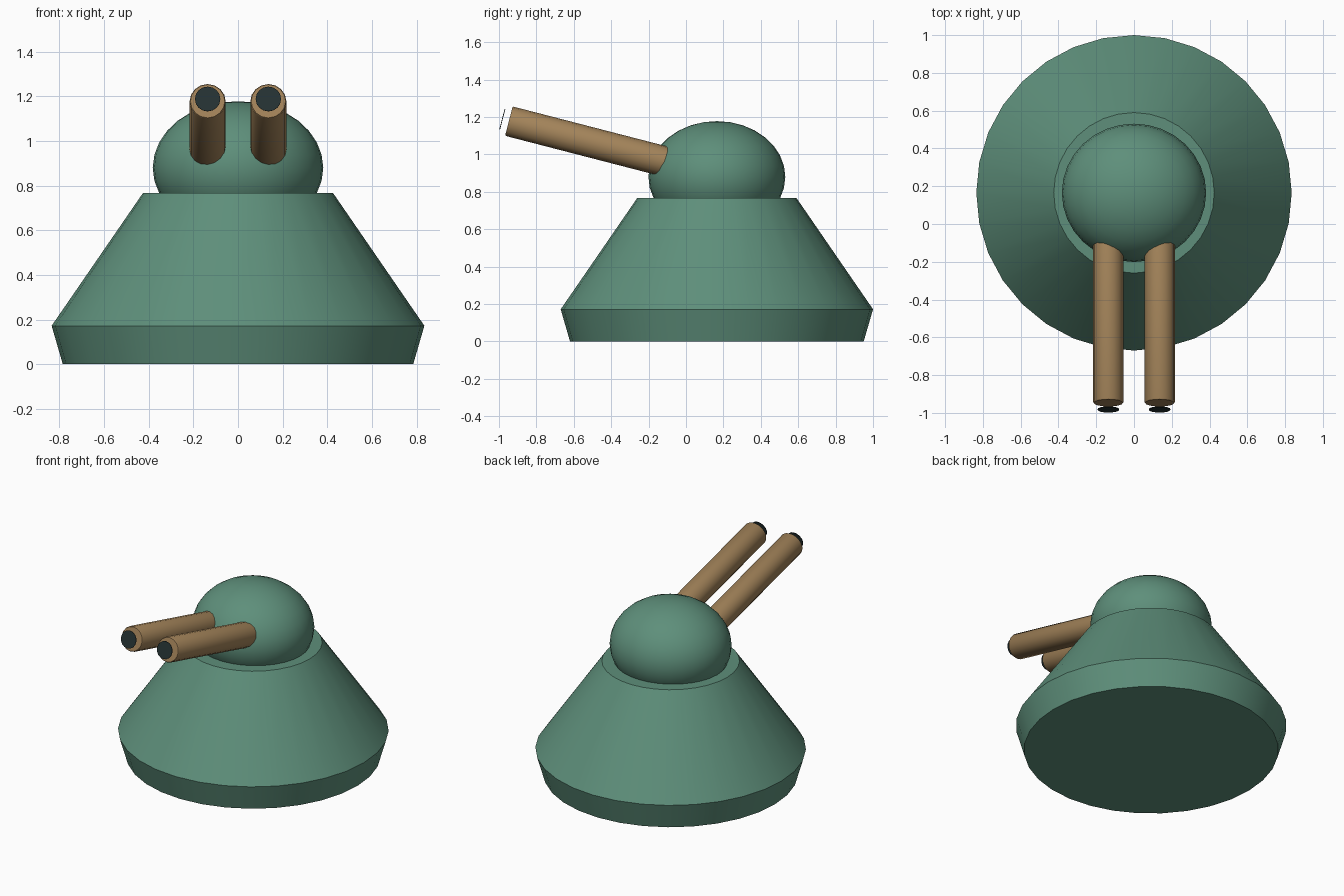
import bpy, bmesh, math
from mathutils import Vector, Matrix

if "Cube" in bpy.data.objects:
    bpy.data.objects.remove(bpy.data.objects["Cube"])


def material(name, rgb):
    m = bpy.data.materials.new(name)
    m.diffuse_color = (*rgb, 1)
    m.use_nodes = True
    m.node_tree.nodes["Principled BSDF"].inputs["Base Color"].default_value = m.diffuse_color
    return m


GREEN = material("green paint", (0.112, 0.275, 0.197))
TAN = material("tan metal", (0.36, 0.225, 0.10))
DARK = material("dark bore", (0.018, 0.031, 0.032))
CY = 0.165                      # turret axis
TILT = math.radians(14.5)       # barrel elevation
AIM = Vector((0, -math.cos(TILT), math.sin(TILT)))


def finish(name, bm, mat, angle=35):
    bmesh.ops.recalc_face_normals(bm, faces=bm.faces)
    me = bpy.data.meshes.new(name)
    bm.to_mesh(me)
    bm.free()
    me.materials.append(mat)
    ob = bpy.data.objects.new(name, me)
    bpy.context.collection.objects.link(ob)
    bpy.context.view_layer.objects.active = ob
    ob.select_set(True)
    bpy.ops.object.shade_smooth_by_angle(angle=math.radians(angle))
    ob.select_set(False)
    return ob


def lathe(name, profile, sides, mat, matrix):
    """Closed solid from (radius, height) rings, capped at both ends."""
    bm = bmesh.new()
    rings = [[bm.verts.new((r * math.cos(a), r * math.sin(a), h))
              for a in (2 * math.pi * i / sides for i in range(sides))]
             for r, h in profile]
    for low, high in zip(rings, rings[1:]):
        for i in range(sides):
            j = (i + 1) % sides
            bm.faces.new((low[i], low[j], high[j], high[i]))
    bm.faces.new(rings[0][::-1])
    bm.faces.new(rings[-1])
    bm.transform(matrix)
    return finish(name, bm, mat)


# Conical base with a flared skirt
lathe("base", [(0.785, 0), (0.835, 0.172), (0.425, 0.768)], 32, GREEN,
      Matrix.Translation((0, CY, 0)))

# Flattened dome
bm = bmesh.new()
bmesh.ops.create_uvsphere(bm, u_segments=32, v_segments=16, radius=1)
bm.transform(Matrix.Translation((0, CY, 0.88)) @ Matrix.Diagonal((0.382, 0.366, 0.298, 1)))
finish("dome", bm, GREEN)

# Twin barrels, each with a dark plate just ahead of the muzzle
turn = AIM.to_track_quat('Z', 'Y').to_matrix().to_4x4()
for side, x in (("left", -0.136), ("right", 0.136)):
    muzzle = Matrix.Translation((x, -0.947, 1.178)) @ turn
    lathe(side + "_barrel", [(0.081, -0.98), (0.081, -0.006), (0.077, 0)], 16, TAN, muzzle)
    plate = Matrix.Translation((x, -0.982, 1.188)) @ turn
    lathe(side + "_bore", [(0.057, -0.002), (0.057, 0.002)], 16, DARK, plate)
